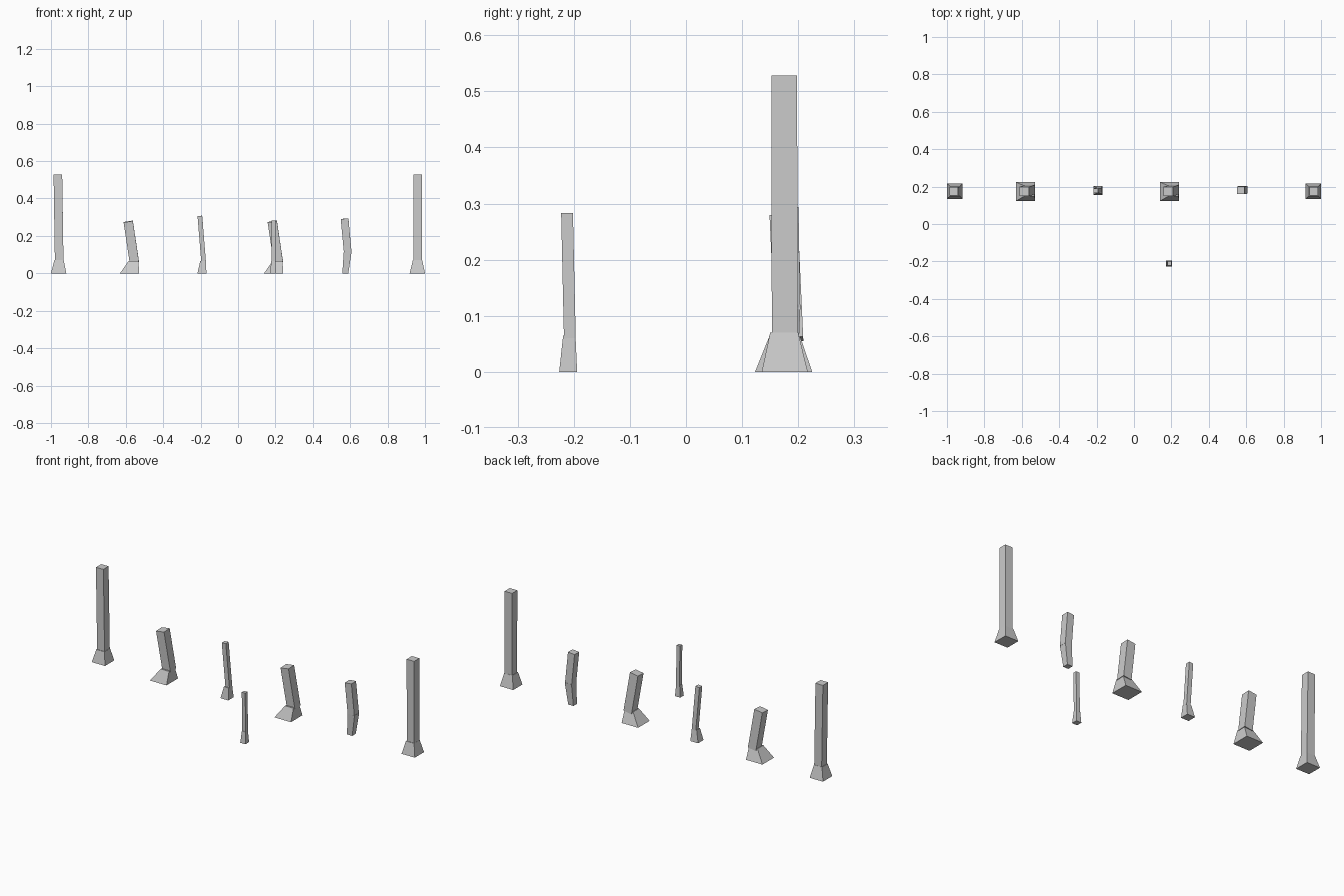
import bpy, bmesh
from mathutils import Vector


def tapered_post(name, bottom, top, r0, r1, tilt=False):
    """Square prism between two centres; tilt makes the ends square to the axis."""
    a, b = Vector(bottom), Vector(top)
    u, v = Vector((1, 0, 0)), Vector((0, 1, 0))
    if tilt:
        d = (b - a).normalized()
        u = (u - d * u.dot(d)).normalized()
        v = d.cross(u)
    bm = bmesh.new()
    rings = []
    for c, r in ((a, r0), (b, r1)):
        rings.append([bm.verts.new(c + u * sx * r + v * sy * r)
                      for sx, sy in ((-1, -1), (1, -1), (1, 1), (-1, 1))])
    lo, hi = rings
    bm.faces.new(lo[::-1])
    bm.faces.new(hi)
    for i in range(4):
        j = (i + 1) % 4
        bm.faces.new((lo[i], lo[j], hi[j], hi[i]))
    mesh = bpy.data.meshes.new(name)
    bm.to_mesh(mesh)
    bm.free()
    ob = bpy.data.objects.new(name, mesh)
    bpy.context.collection.objects.link(ob)
    return ob


def leg(name, foot, shaft):
    tapered_post(name + "_foot", *foot)
    tapered_post(name + "_shaft", *shaft, tilt=True)


# tall outer legs
leg("left_outer_leg",
    ((-0.959, 0.176, 0), (-0.957, 0.175, 0.07), 0.041, 0.025),
    ((-0.956, 0.176, 0.06), (-0.963, 0.175, 0.528), 0.023, 0.023))
leg("right_outer_leg",
    ((0.959, 0.176, 0), (0.960, 0.175, 0.07), 0.041, 0.025),
    ((0.961, 0.176, 0.06), (0.961, 0.175, 0.528), 0.023, 0.023))

# two matching stout leaning legs
for side, x in (("left", -0.580), ("right", 0.190)):
    leg(side + "_stout_leg",
        ((x, 0.174, 0), (x + 0.022, 0.176, 0.067), 0.051, 0.026),
        ((x + 0.026, 0.184, 0.058), (x - 0.007, 0.174, 0.277), 0.025, 0.025))

# thin leaning leg
leg("thin_leg",
    ((-0.193, 0.179, 0), (-0.187, 0.179, 0.065), 0.024, 0.015),
    ((-0.184, 0.182, 0.06), (-0.204, 0.178, 0.307), 0.0125, 0.0125))

# bent leg with narrow tip
leg("bent_leg",
    ((0.574, 0.183, 0), (0.587, 0.183, 0.12), 0.016, 0.021),
    ((0.587, 0.183, 0.11), (0.570, 0.180, 0.292), 0.0205, 0.0205))

# small front leg
leg("front_leg",
    ((0.188, -0.210, 0), (0.188, -0.208, 0.065), 0.016, 0.011),
    ((0.189, -0.207, 0.06), (0.189, -0.212, 0.283), 0.0105, 0.0105))
